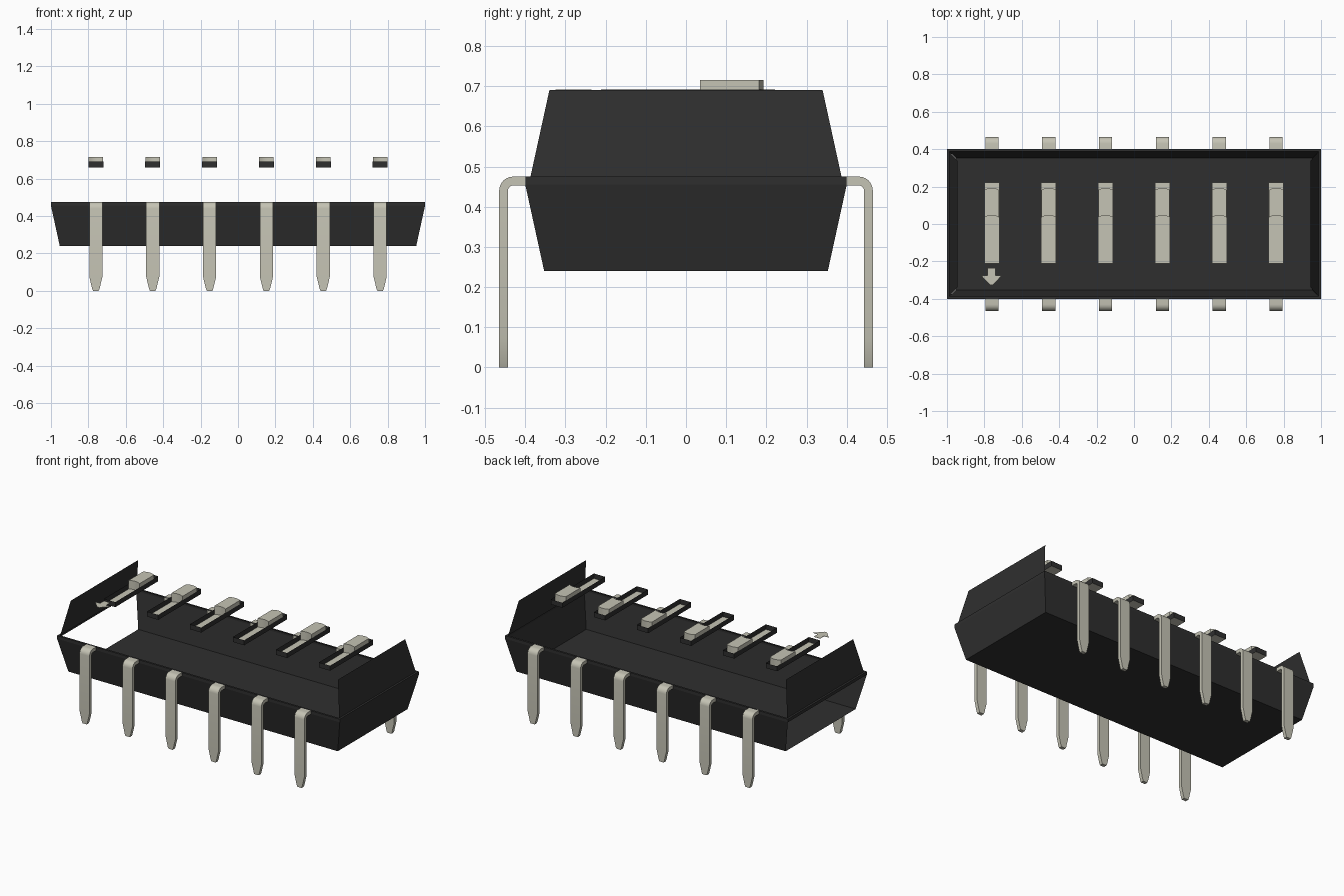
import bpy, bmesh, math

cube = bpy.data.objects.get("Cube")
if cube:
    bpy.data.objects.remove(cube, do_unlink=True)


def material(name, rgb):
    m = bpy.data.materials.new(name)
    m.use_nodes = True
    m.diffuse_color = (*rgb, 1)
    bsdf = m.node_tree.nodes["Principled BSDF"]
    bsdf.inputs["Base Color"].default_value = (*rgb, 1)
    bsdf.inputs["Roughness"].default_value = 0.6
    return m


BLACK = material("black plastic", (0.028, 0.028, 0.028))
SILVER = material("pale metal", (0.56, 0.55, 0.46))


def finish(name, bm, mats, smooth=False, recalc=True):
    if recalc:
        bmesh.ops.recalc_face_normals(bm, faces=bm.faces[:])
    me = bpy.data.meshes.new(name)
    bm.to_mesh(me)
    bm.free()
    for m in mats:
        me.materials.append(m)
    if smooth:
        me.shade_smooth()
        me.set_sharp_from_angle(angle=math.radians(30))
    ob = bpy.data.objects.new(name, me)
    bpy.context.collection.objects.link(ob)
    return ob


def prism(bm, outline, z0, z1):
    """Closed block from an outline in x and y."""
    low = [bm.verts.new((x, y, z0)) for x, y in outline]
    high = [bm.verts.new((x, y, z1)) for x, y in outline]
    bm.faces.new(low[::-1])
    bm.faces.new(high)
    n = len(outline)
    for i in range(n):
        j = (i + 1) % n
        bm.faces.new((low[i], low[j], high[j], high[i]))


def rect_ring(bm, hx, hy, z):
    return [bm.verts.new((sx * hx, sy * hy, z))
            for sx, sy in ((-1, -1), (1, -1), (1, 1), (-1, 1))]


# Housing: open shell; sides are numbered front 0, left end 1, back 2, right end 3
bm = bmesh.new()
rings = [rect_ring(bm, *r) for r in ((0.953, 0.353, 0.24), (1, 0.4, 0.455), (1, 0.4, 0.475),
                                     (0.987, 0.387, 0.475), (0.945, 0.34, 0.69))]
sides = [(0, 1, 2), (0, 1, 2, 3), (0, 1, 2, 3), (1, 3)]
bm.faces.new(rings[0][::-1])
for a, b, use in zip(rings, rings[1:], sides):
    for i in use:
        j = (i + 1) % 4
        bm.faces.new((a[i], a[j], b[j], b[i]))
finish("housing", bm, [BLACK], recalc=False)


# Bent pins: cross-sections swept from the housing down to the tapered tip
def make_pin(name, x, side):
    cy, cz, r_out, r_in = 0.43, 0.44, 0.035, 0.013
    stations = [((0.388, cz + r_out), (0.388, cz + r_in), 0.035)]
    for k in range(7):
        a = math.radians(90 - 15 * k)
        c, s = math.cos(a), math.sin(a)
        stations.append(((cy + r_out * c, cz + r_out * s), (cy + r_in * c, cz + r_in * s), 0.035))
    for z, hw in ((0.075, 0.035), (0.012, 0.02), (0, 0.015)):
        stations.append(((cy + r_out, z), (cy + r_in, z), hw))
    bm = bmesh.new()
    prev = None
    for (yo, zo), (yi, zi), hw in stations:
        ring = [bm.verts.new(p) for p in ((x - hw, side * yo, zo), (x + hw, side * yo, zo),
                                          (x + hw, side * yi, zi), (x - hw, side * yi, zi))]
        if prev:
            for i in range(4):
                j = (i + 1) % 4
                bm.faces.new((prev[i], prev[j], ring[j], ring[i]))
        else:
            bm.faces.new(ring)
        prev = ring
    bm.faces.new(prev)
    finish(name, bm, [SILVER], smooth=True)


# Slot well: black walls round a metal floor
def make_slot(name, x):
    bm = bmesh.new()
    outline = [(x - 0.04, -0.212), (x + 0.04, -0.212), (x + 0.04, 0.222), (x - 0.04, 0.222)]
    low = [bm.verts.new((px, py, 0.66)) for px, py in outline]
    high = [bm.verts.new((px, py, 0.692)) for px, py in outline]
    bm.faces.new(low).material_index = 1
    for i in range(4):
        j = (i + 1) % 4
        bm.faces.new((low[j], low[i], high[i], high[j]))
    finish(name, bm, [BLACK, SILVER], recalc=False)


# Slider: block with gently bowed ends
def make_slider(name, x):
    steps = [-1 + k / 3 for k in range(7)]
    front = [(x + 0.039 * t, 0.035 + 0.011 * (1 - t * t)) for t in steps]
    back = [(x + 0.039 * t, 0.182 + 0.011 * (1 - t * t)) for t in reversed(steps)]
    bm = bmesh.new()
    prism(bm, front + back, 0.661, 0.716)
    finish(name, bm, [SILVER], smooth=True)


for n in range(6):
    x = -0.76 + 0.304 * n
    make_pin(f"front_pin_{n + 1}", x, -1)
    make_pin(f"back_pin_{n + 1}", x, 1)
    make_slot(f"slot_{n + 1}", x)
    make_slider(f"slider_{n + 1}", x)

# Arrow mark beside the first slot
half = [(0.022, -0.235), (0.022, -0.275), (0.056, -0.275), (0.008, -0.325)]
arrow = [(-0.762 + x, y) for x, y in half] + [(-0.762 - x, y) for x, y in reversed(half)]
bm = bmesh.new()
prism(bm, arrow, 0.69, 0.692)
finish("arrow_mark", bm, [SILVER])
